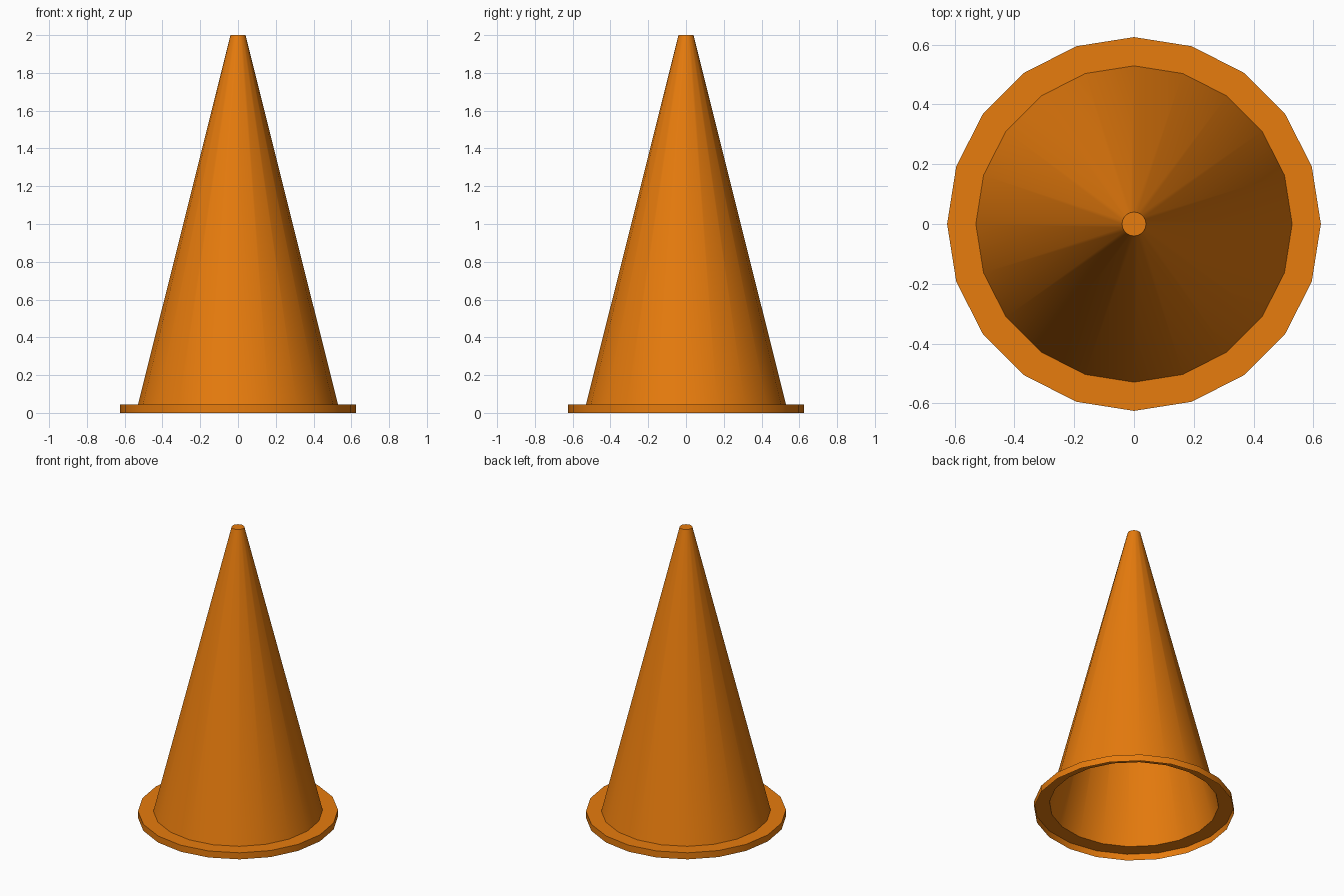
import bpy, bmesh, math

if "Cube" in bpy.data.objects:
    bpy.data.objects.remove(bpy.data.objects["Cube"])

SIDES = 20
# (radius, height) from the open bottom rim up to the tip
PROFILE = [(0.625, 0.0), (0.625, 0.045), (0.529, 0.045), (0.04, 2.0)]

bm = bmesh.new()
rings = []
for r, z in PROFILE:
    rings.append([bm.verts.new((r * math.cos(2 * math.pi * i / SIDES),
                                r * math.sin(2 * math.pi * i / SIDES), z))
                  for i in range(SIDES)])

# thin shell: rim wall, rim top and cone, hollow underneath
for a, b in zip(rings, rings[1:]):
    for i in range(SIDES):
        j = (i + 1) % SIDES
        bm.faces.new((a[i], a[j], b[j], b[i]))

# flat tip
bm.faces.new(rings[-1])

mesh = bpy.data.meshes.new("traffic_cone")
bm.to_mesh(mesh)
bm.free()
cone = bpy.data.objects.new("traffic_cone", mesh)
bpy.context.collection.objects.link(cone)

# orange plastic
mat = bpy.data.materials.new("orange_plastic")
mat.diffuse_color = (0.8, 0.2, 0.004, 1.0)
mat.use_nodes = True
mat.node_tree.nodes["Principled BSDF"].inputs["Base Color"].default_value = mat.diffuse_color
mesh.materials.append(mat)

# smooth sides with crisp rim and tip edges
bpy.context.view_layer.objects.active = cone
cone.select_set(True)
bpy.ops.object.shade_smooth_by_angle(angle=math.radians(30))
